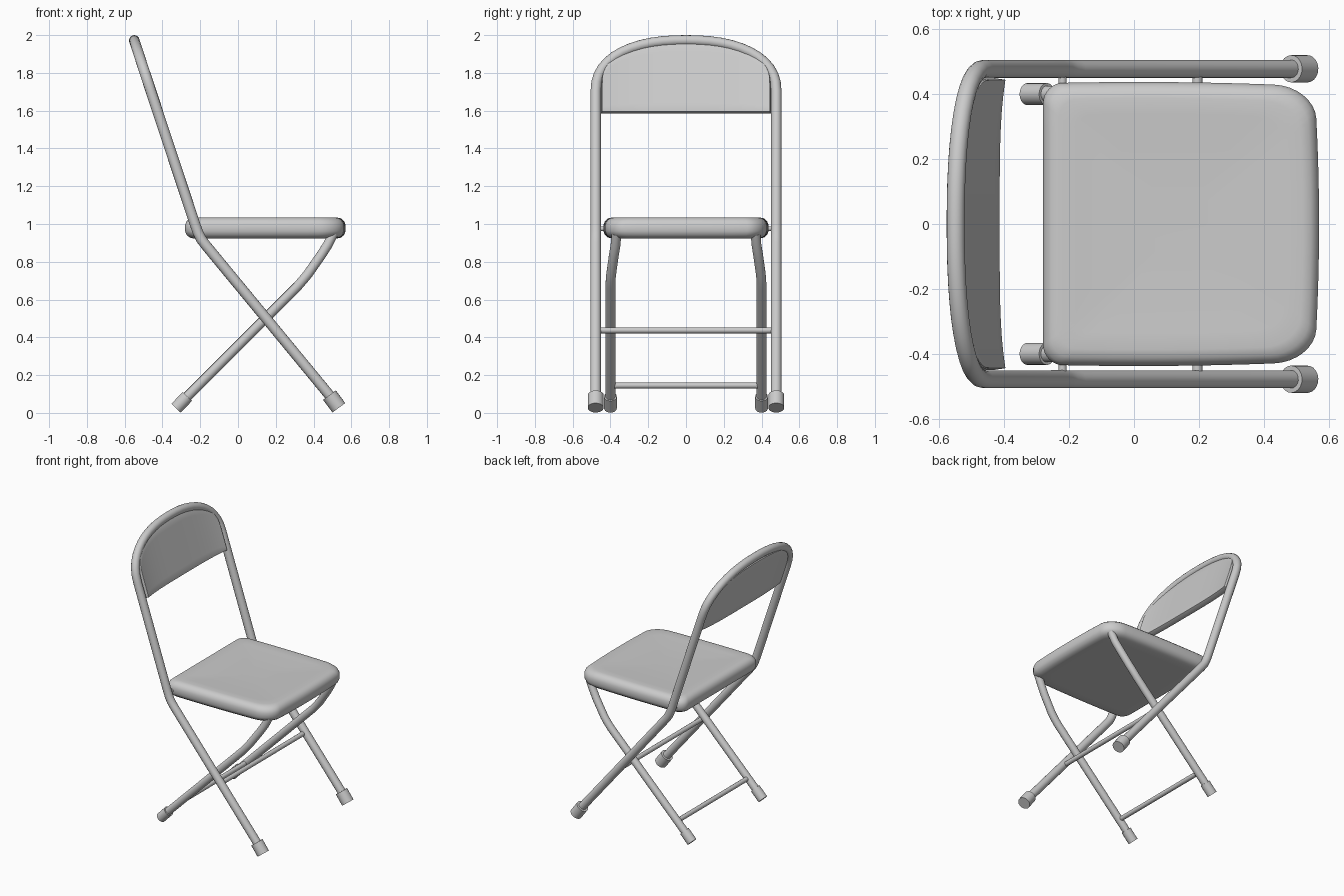
import bpy, bmesh, math
from mathutils import Vector

if "Cube" in bpy.data.objects:
    bpy.data.objects.remove(bpy.data.objects["Cube"])


def finish(name, bm, angle=40):
    bmesh.ops.recalc_face_normals(bm, faces=bm.faces)
    me = bpy.data.meshes.new(name)
    bm.to_mesh(me)
    bm.free()
    ob = bpy.data.objects.new(name, me)
    bpy.context.collection.objects.link(ob)
    bpy.ops.object.select_all(action='DESELECT')
    ob.select_set(True)
    bpy.context.view_layer.objects.active = ob
    bpy.ops.object.shade_smooth_by_angle(angle=math.radians(angle))
    return ob


def tube(name, pts, radius, sides=16):
    """Sweep a circle along a polyline, with capped ends."""
    pts = [Vector(p) for p in pts]
    bm = bmesh.new()
    rings, n = [], None
    for i, p in enumerate(pts):
        a = (p - pts[i - 1]).normalized() if i else (pts[1] - p).normalized()
        b = (pts[i + 1] - p).normalized() if i < len(pts) - 1 else a
        t = (a + b).normalized()
        n = n if n else t.orthogonal()
        n = (n - t * n.dot(t)).normalized()
        c = t.cross(n)
        angs = [2 * math.pi * k / sides for k in range(sides)]
        rings.append([bm.verts.new(p + (n * math.cos(u) + c * math.sin(u)) * radius) for u in angs])
    for r, s in zip(rings, rings[1:]):
        for k in range(sides):
            j = (k + 1) % sides
            bm.faces.new((r[k], r[j], s[j], s[k]))
    bm.faces.new(rings[0])
    bm.faces.new(rings[-1])
    return finish(name, bm)


def lean(z):
    """x of the leaning back frame at height z."""
    return -0.215 - 0.327 * (z - 0.95)


def arch(y, half, base, rise, e):
    return base + rise * max(0, 1 - abs(y / half) ** e) ** (1 / e)


# Outer frame: one bent tube, front feet up and over the back
side = [(0.51, 0.062), (-0.17, 0.887), (-0.195, 0.92), (-0.212, 0.955), (-0.228, 1.0)]
path = [(x, 0.478, z) for x, z in side]
for i in range(25):
    y = 0.478 * math.cos(math.pi * i / 24)
    z = arch(y, 0.478, 1.70, 0.272, 2.3)
    path.append((lean(z), y, z))
path += [(x, -0.478, z) for x, z in reversed(side)]
tube("back_frame", path, 0.028)

# Inner legs and rubber feet on both sides
for s, label in ((1, "left"), (-1, "right")):
    tube("rear_leg_" + label,
         [(-0.30, s * 0.40, 0.055), (0.315, s * 0.40, 0.67), (0.345, s * 0.399, 0.705),
          (0.37, s * 0.396, 0.735), (0.44, s * 0.382, 0.835), (0.475, s * 0.373, 0.89),
          (0.505, s * 0.368, 0.95)], 0.026)
    tube("front_foot_" + label, [(0.484, s * 0.478, 0.094), (0.534, s * 0.478, 0.027)], 0.042, 20)
    tube("rear_foot_" + label, [(-0.268, s * 0.40, 0.087), (-0.328, s * 0.40, 0.025)], 0.034, 20)
    tube("seat_pivot_" + label, [(-0.22, s * 0.41, 0.975), (-0.22, s * 0.475, 0.975)], 0.013, 12)

# Cross bars
tube("front_cross_bar", [(0.195, -0.46, 0.437), (0.195, 0.46, 0.437)], 0.016, 12)
tube("rear_cross_bar", [(-0.212, -0.39, 0.145), (-0.212, 0.39, 0.145)], 0.016, 12)

# Seat: rounded outline lofted through a cushion profile
outline = []
for cx, cy, rx, ry, a0 in ((0.43, 0.325, 0.125, 0.10, 0), (-0.22, 0.37, 0.06, 0.06, 90),
                           (-0.22, -0.37, 0.06, 0.06, 180), (0.43, -0.325, 0.125, 0.10, 270)):
    for k in range(9):
        a = math.radians(a0 + k * 11.25)
        outline.append((cx + rx * math.cos(a), cy + ry * math.sin(a)))


def bulge(x, y):
    x2 = x + (0.015 * (1 - (y / 0.43) ** 2) if x > 0.3 else 0)
    y2 = y * (1 + 0.022 * (1 - ((x - 0.1) / 0.45) ** 2))
    return x2, y2


# subdivide the straight edges so the sides can bow out
full = []
for i, p in enumerate(outline):
    q = outline[(i + 1) % len(outline)]
    m = 10 if math.dist(p, q) > 0.2 else 1
    full += [bulge(p[0] + (q[0] - p[0]) * k / m, p[1] + (q[1] - p[1]) * k / m) for k in range(m)]

profile = [(0.10, 0.922), (0.05, 0.922), (0.025, 0.928), (0.008, 0.942), (0, 0.962), (0, 0.995),
           (0.008, 1.015), (0.025, 1.03), (0.05, 1.035), (0.10, 1.033), (0.2, 1.029), (0.34, 1.026)]
bm = bmesh.new()
rings = []
for inset, z in profile:
    fx, fy = 1 - inset / 0.425, 1 - inset / 0.435
    rings.append([bm.verts.new((0.145 + (x - 0.145) * fx, y * fy, z)) for x, y in full])
for r, t in zip(rings, rings[1:]):
    for k in range(len(r)):
        j = (k + 1) % len(r)
        bm.faces.new((r[k], r[j], t[j], t[k]))
bm.faces.new(rings[0])
bm.faces.new(rings[-1])
finish("seat", bm, 60)

# Backrest: arched panel, wrapping forward at the ends
bm = bmesh.new()
cols, rows, half = 32, 8, 0.447
grid = []
for i in range(cols + 1):
    y = half * math.sin(math.pi * (i / cols - 0.5))
    top = arch(y, half, 1.74, 0.208, 2.5)
    wrap = 0.018 * abs(y / half) ** 4
    col = []
    for j in range(rows + 1):
        z = 1.59 + (top - 1.59) * j / rows
        col.append(bm.verts.new((lean(z) - 0.008 + wrap, y, z)))
    grid.append(col)
for a, b in zip(grid, grid[1:]):
    for j in range(rows):
        bm.faces.new((a[j], b[j], b[j + 1], a[j + 1]))
panel = finish("backrest", bm)
mod = panel.modifiers.new("thickness", 'SOLIDIFY')
mod.thickness = 0.04
mod.offset = 0
bev = panel.modifiers.new("soft_edge", 'BEVEL')
bev.width = 0.01
bev.segments = 2
bev.limit_method = 'ANGLE'
bev.angle_limit = math.radians(50)
